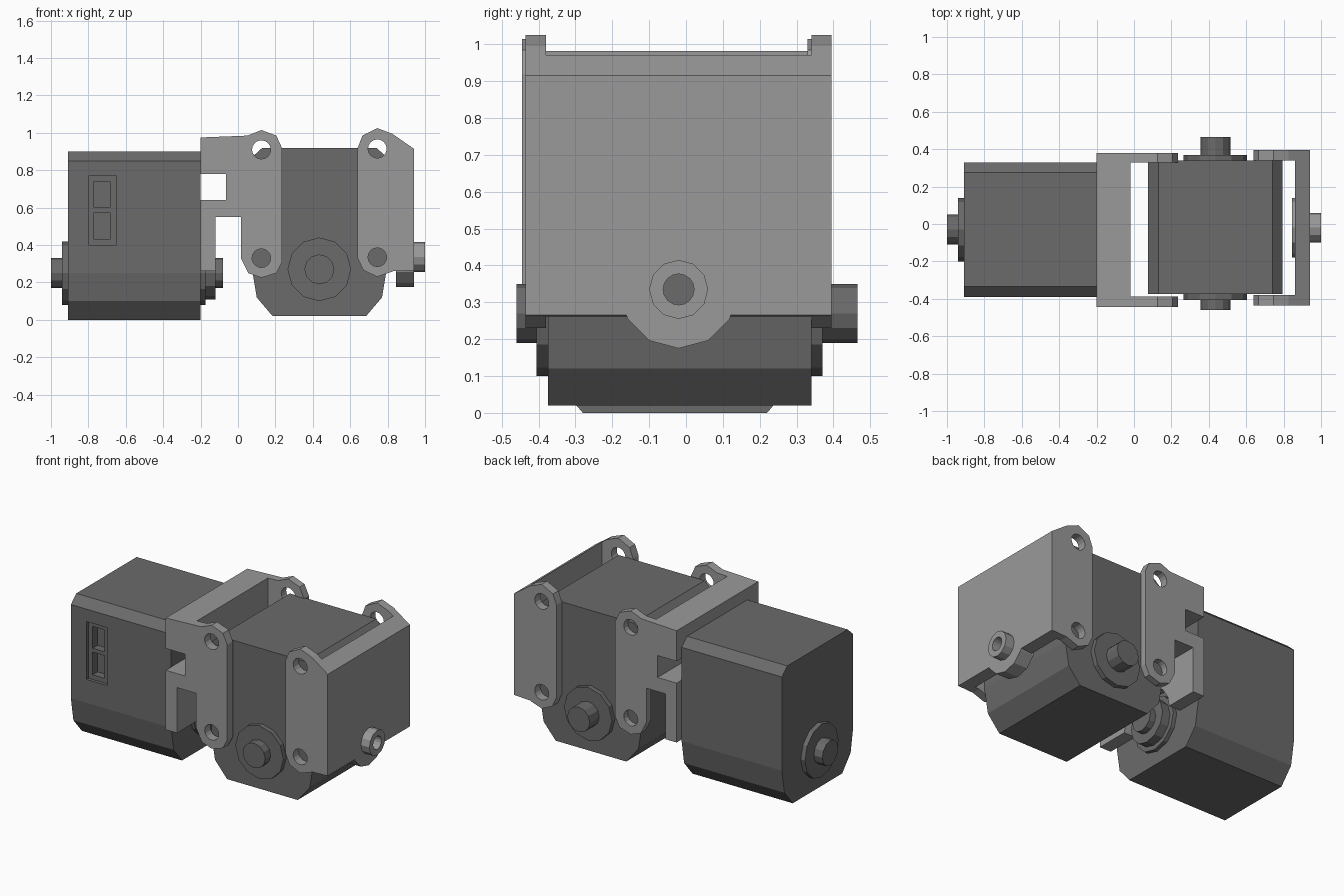
import bpy, bmesh
from mathutils import Matrix, Vector

cube = bpy.data.objects.get("Cube")
if cube:
    bpy.data.objects.remove(cube, do_unlink=True)


def material(name, v):
    m = bpy.data.materials.new(name)
    m.use_nodes = True
    m.diffuse_color = (v, v, v, 1)
    m.node_tree.nodes["Principled BSDF"].inputs["Base Color"].default_value = (v, v, v, 1)
    return m


DARK = material("dark grey", 0.145)
LIGHT = material("light grey", 0.32)


def finish(name, bm, mat):
    bmesh.ops.recalc_face_normals(bm, faces=bm.faces)
    me = bpy.data.meshes.new(name)
    bm.to_mesh(me)
    bm.free()
    me.materials.append(mat)
    ob = bpy.data.objects.new(name, me)
    bpy.context.collection.objects.link(ob)
    return ob


def prism(name, pts, axis, lo, hi, mat):
    """Extrude a (side, z) outline along x or y."""
    bm = bmesh.new()
    if axis == "X":
        verts = [bm.verts.new((lo, a, z)) for a, z in pts]
        step = Vector((hi - lo, 0, 0))
    else:
        verts = [bm.verts.new((a, lo, z)) for a, z in pts]
        step = Vector((0, hi - lo, 0))
    face = bm.faces.new(verts)
    new = bmesh.ops.extrude_face_region(bm, geom=[face], use_keep_orig=True)["geom"]
    moved = [g for g in new if isinstance(g, bmesh.types.BMVert)]
    bmesh.ops.translate(bm, verts=moved, vec=step)
    return finish(name, bm, mat)


def box(name, x, y, z, mat):
    pts = [(x[0], z[0]), (x[1], z[0]), (x[1], z[1]), (x[0], z[1])]
    return prism(name, pts, "Y", y[0], y[1], mat)


def rod(name, axis, side, z, r, lo, hi, mat, n=12):
    """Cylinder along x or y, centred on (side, z)."""
    bm = bmesh.new()
    rot = Matrix.Rotation(1.5707963, 4, "Y" if axis == "X" else "X")
    mid = (lo + hi) / 2
    pos = (mid, side, z) if axis == "X" else (side, mid, z)
    bmesh.ops.create_cone(bm, cap_ends=True, segments=n, radius1=r, radius2=r,
                          depth=hi - lo, matrix=Matrix.Translation(pos) @ rot)
    return finish(name, bm, mat)


def boolean(ob, others, op="DIFFERENCE"):
    for other in others:
        mod = ob.modifiers.new("cut", "BOOLEAN")
        mod.operation, mod.object, mod.solver = op, other, "EXACT"
        bpy.context.view_layer.objects.active = ob
        bpy.ops.object.modifier_apply(modifier=mod.name)
        bpy.data.objects.remove(other, do_unlink=True)


def servo_outline(mid, base, top):
    """Symmetric housing section: chamfered top, tapered bottom."""
    half = [(0.25, base), (0.335, base + 0.1), (0.36, base + 0.25),
            (0.36, top - 0.05), (0.305, top)]
    return [(mid + a, z) for a, z in half] + [(mid - a, z) for a, z in reversed(half)]


# Left servo: housing with a recessed connector panel
left_servo = prism("left_servo_housing", servo_outline(-0.03, 0, 0.9), "X", -0.91, -0.2, DARK)
boolean(left_servo, [
    box("panel_cut", (-0.8, -0.65), (-0.5, -0.37), (0.4, 0.77), DARK),
    box("upper_socket_cut", (-0.77, -0.685), (-0.5, -0.32), (0.6, 0.74), DARK),
    box("lower_socket_cut", (-0.77, -0.685), (-0.5, -0.32), (0.43, 0.575), DARK)])
for part, r, lo, hi in [("rear_disc", 0.17, -0.94, -0.9), ("rear_shaft", 0.08, -1, -0.93),
                        ("horn_disc", 0.17, -0.21, -0.175), ("horn_ring", 0.14, -0.18, -0.12),
                        ("horn_shaft", 0.08, -0.13, -0.08)]:
    rod("left_servo_" + part, "X", -0.03, 0.25, r, lo, hi, DARK)

# Right servo: turned a quarter so its shafts face front and back
prism("right_servo_housing", servo_outline(0.435, 0.02, 0.92), "Y", -0.375, 0.34, DARK)
for part, r, lo, hi in [("front_disc", 0.17, -0.405, -0.36), ("front_shaft", 0.08, -0.46, -0.4),
                        ("back_disc", 0.17, 0.33, 0.37), ("back_shaft", 0.08, 0.36, 0.465)]:
    rod("right_servo_" + part, "Y", 0.435, 0.27, r, lo, hi, DARK)

# Middle bracket: stepped profile, hollowed between its two ears
middle = prism("middle_bracket", [
    (-0.2, 0.975), (0.05, 0.985), (0.125, 1.015), (0.205, 0.985), (0.235, 0.92),
    (0.235, 0.31), (0.205, 0.25), (0.125, 0.225), (0.055, 0.25), (0.015, 0.33),
    (0.015, 0.55), (-0.12, 0.55), (-0.12, 0.26), (-0.2, 0.26), (-0.2, 0.64),
    (-0.065, 0.64), (-0.065, 0.78), (-0.2, 0.78)], "Y", -0.445, 0.38, LIGHT)
boolean(middle, [
    box("ear_gap", (-0.02, 0.5), (-0.387, 0.33), (0.1, 1.2), LIGHT),
    rod("horn_gap", "X", -0.03, 0.25, 0.2, -0.3, -0.1, LIGHT, 16),
    rod("top_hole", "Y", 0.125, 0.91, 0.05, -0.6, 0.6, LIGHT, 16),
    rod("bottom_hole", "Y", 0.125, 0.33, 0.05, -0.6, 0.6, LIGHT, 16)])

# Right bracket: end plate with ears, round tab and hollow boss
end = prism("right_bracket", [
    (0.665, 0.985), (0.745, 1.025), (0.825, 0.995), (0.94, 0.915), (0.94, 0.265),
    (0.83, 0.26), (0.745, 0.23), (0.67, 0.265), (0.64, 0.33), (0.64, 0.92)],
    "Y", -0.435, 0.395, LIGHT)
boolean(end, [
    box("ear_gap", (0.5, 0.86), (-0.38, 0.34), (0.1, 1.2), LIGHT),
    rod("top_hole", "Y", 0.745, 0.915, 0.05, -0.6, 0.6, LIGHT, 16),
    rod("bottom_hole", "Y", 0.745, 0.335, 0.05, -0.6, 0.6, LIGHT, 16)])
boolean(end, [
    rod("tab", "X", -0.02, 0.335, 0.16, 0.845, 0.94, LIGHT),
    rod("boss", "X", -0.02, 0.335, 0.08, 0.9, 1, LIGHT)], "UNION")
boolean(end, [rod("boss_hole", "X", -0.02, 0.335, 0.042, 0.8, 1.1, LIGHT, 16)])
